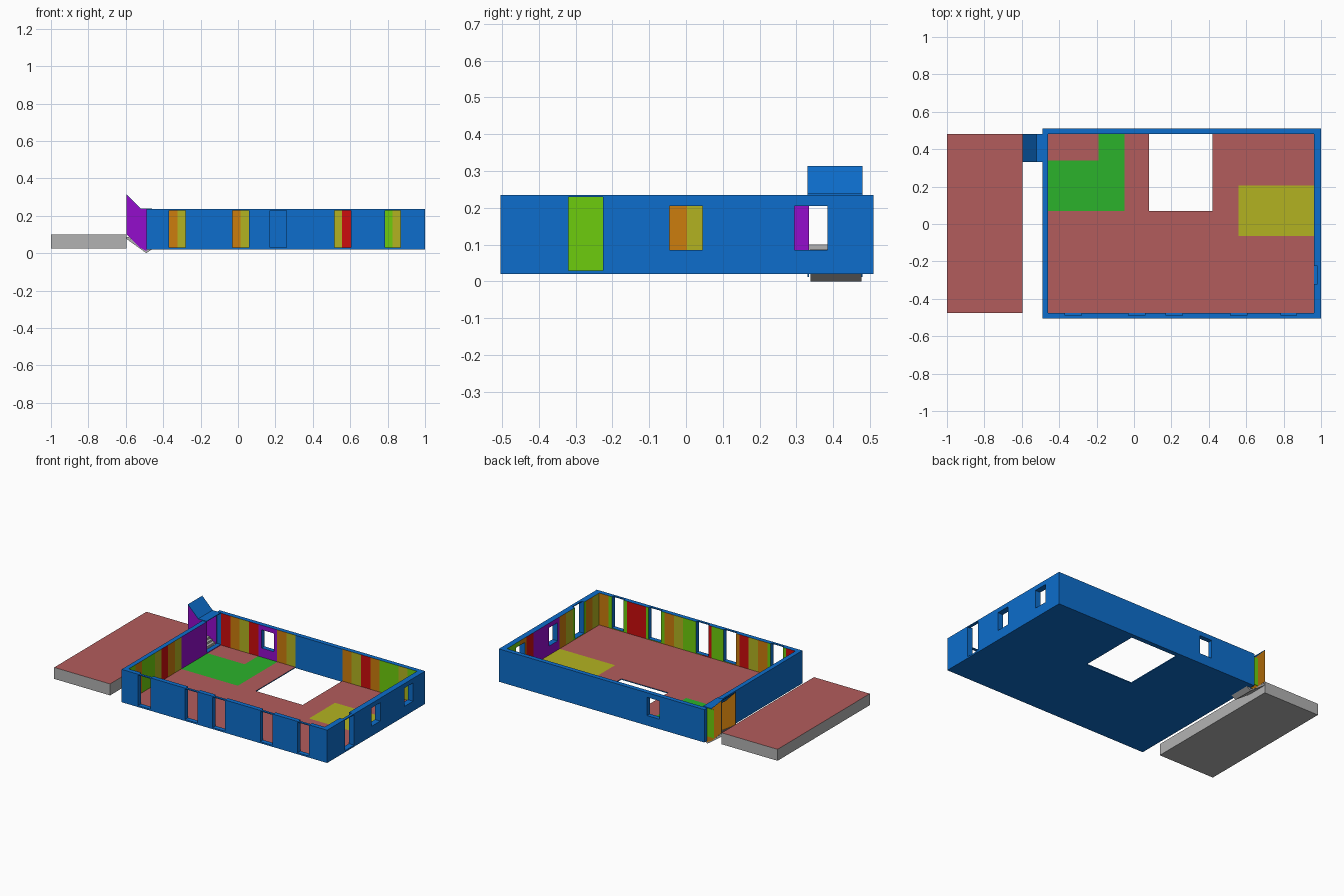
import bpy, bmesh
from mathutils import Vector

cube = bpy.data.objects.get("Cube")
if cube:
    bpy.data.objects.remove(cube, do_unlink=True)


def linear(c):
    return c / 12.92 if c <= 0.04045 else ((c + 0.055) / 1.055) ** 2.4


def material(name, *rgb):
    mat = bpy.data.materials.new(name)
    mat.use_nodes = True
    colour = [linear(c) for c in rgb] + [1]
    mat.diffuse_color = colour
    mat.node_tree.nodes["Principled BSDF"].inputs["Base Color"].default_value = colour
    return mat


# Colours, keyed by one letter
PALETTE = {
    "B": material("blue", 0.05, 0.43, 0.8),
    "R": material("red", 0.8, 0.05, 0.05),
    "O": material("orange", 0.8, 0.49, 0.05),
    "Y": material("yellow", 0.7, 0.7, 0.13),
    "L": material("lime", 0.43, 0.8, 0.05),
    "P": material("purple", 0.58, 0.05, 0.8),
    "S": material("salmon", 0.7, 0.36, 0.36),
    "G": material("green", 0.17, 0.7, 0.17),
    "A": material("grey", 0.7, 0.7, 0.7),
}
KEYS = list(PALETTE)


def finish(name, bm):
    bmesh.ops.recalc_face_normals(bm, faces=bm.faces)
    mesh = bpy.data.meshes.new(name)
    bm.to_mesh(mesh)
    bm.free()
    for mat in PALETTE.values():
        mesh.materials.append(mat)
    obj = bpy.data.objects.new(name, mesh)
    bpy.context.collection.objects.link(obj)
    return obj


def inside(u, v, rects):
    return any(a < u < b and c < v < d for a, b, c, d in rects)


def panel(name, us, vs, place, back, holes, colour):
    """Slab on a grid: coloured front face, blue elsewhere, with rectangular holes."""
    us = sorted(set(us) | {e for h in holes for e in h[:2]})
    vs = sorted(set(vs) | {e for h in holes for e in h[2:]})
    bm = bmesh.new()
    for a, b in zip(us, us[1:]):
        for c, d in zip(vs, vs[1:]):
            u, v = (a + b) / 2, (c + d) / 2
            if inside(u, v, holes):
                continue
            corners = [(a, c), (b, c), (b, d), (a, d)]
            face = bm.faces.new([bm.verts.new(place(*p)) for p in corners])
            face.material_index = KEYS.index(colour(u, v))
    bmesh.ops.remove_doubles(bm, verts=bm.verts, dist=1e-5)
    result = bmesh.ops.extrude_face_region(bm, geom=bm.faces[:], use_keep_orig=True)
    moved = [g for g in result["geom"] if isinstance(g, bmesh.types.BMVert)]
    bmesh.ops.translate(bm, verts=moved, vec=back)
    bm.normal_update()
    bmesh.ops.recalc_face_normals(bm, faces=bm.faces)
    direction = Vector(back).normalized()
    for face in bm.faces:
        if face.normal.dot(direction) > -0.5:
            face.material_index = KEYS.index("B")
    return finish(name, bm)


def prism(name, profile, y0, y1, side="A", choose=None):
    """Profile in x and z, extruded along y."""
    bm = bmesh.new()
    face = bm.faces.new([bm.verts.new((x, y0, z)) for x, z in profile])
    result = bmesh.ops.extrude_face_region(bm, geom=[face], use_keep_orig=True)
    moved = [g for g in result["geom"] if isinstance(g, bmesh.types.BMVert)]
    bmesh.ops.translate(bm, verts=moved, vec=(0, y1 - y0, 0))
    bmesh.ops.recalc_face_normals(bm, faces=bm.faces)
    for face in bm.faces:
        face.material_index = KEYS.index(choose(face) if choose else side)
    return finish(name, bm)


def box(name, x0, x1, y0, y1, z0, z1, side="B", choose=None):
    return prism(name, [(x0, z0), (x1, z0), (x1, z1), (x0, z1)], y0, y1, side, choose)


# Main dimensions
LEFT, RIGHT, FRONT, BACK = -0.49, 1.0, -0.505, 0.51
IN_L, IN_R, IN_F, IN_B = -0.46, 0.962, -0.475, 0.48
BASE, FLOOR, SILL, TOP = 0.02, 0.026, 0.03, 0.235
PASS = 0.335


def door(a, b):
    return (a, b, SILL, TOP)


def window(a, b):
    return (a, b, 0.085, 0.205)


def striped_wall(name, lo, hi, ends, stripes, holes, place, back):
    pitch = (hi - lo) / len(stripes)
    cuts = [lo + i * pitch for i in range(len(stripes) + 1)] + list(ends)

    def colour(u, v):
        return stripes[int((u - lo) / pitch)] if lo < u < hi else "B"
    return panel(name, cuts, [BASE, TOP], place, back, holes, colour)


# Outer walls with striped inner faces
front_doors = [(-0.37, -0.28), (-0.03, 0.06), (0.17, 0.26), (0.515, 0.605), (0.785, 0.87)]
striped_wall("front_wall", IN_L, IN_R, (LEFT, RIGHT), "RLLOYROLLRLLYOLLRRLLO",
             [door(*d) for d in front_doors],
             lambda u, v: (u, IN_F, v), (0, FRONT - IN_F, 0))
striped_wall("back_wall", IN_L, IN_R, (LEFT, RIGHT), "ROYRPPOYBBBBBOYROLLYL",
             [window(-0.165, -0.075)],
             lambda u, v: (u, IN_B, v), (0, BACK - IN_B, 0))
striped_wall("right_wall", IN_F, IN_B, (), "LOLLYROYPPPPPP",
             [(PASS, IN_B, SILL, TOP)],
             lambda u, v: (IN_L, u, v), (LEFT - IN_L, 0, 0))
striped_wall("left_wall", IN_F, IN_B, (), "YOLLYOPPPPROLL",
             [door(-0.32, -0.225), window(-0.045, 0.045), window(0.295, 0.385)],
             lambda u, v: (IN_R, u, v), (RIGHT - IN_R, 0, 0))

# Thin lintels over the doors
for a, b in front_doors:
    box("front_lintel", a, b, FRONT, -0.49, 0.229, TOP)
box("left_lintel", 0.982, RIGHT, -0.32, -0.225, 0.229, TOP)

# Floor with coloured areas and a stairwell opening
green_area = [(IN_L, -0.05, 0.07, 0.34), (-0.19, -0.05, 0.34, IN_B)]
yellow_area = [(0.56, IN_R, -0.065, 0.205)]


def floor_colour(u, v):
    if inside(u, v, green_area):
        return "G"
    return "Y" if inside(u, v, yellow_area) else "S"


panel("floor", [IN_L, -0.19, -0.05, 0.56, IN_R], [IN_F, -0.065, 0.07, 0.205, 0.34, IN_B],
      lambda u, v: (u, v, FLOOR), (0, 0, BASE - FLOOR),
      [(0.08, 0.42, 0.07, IN_B)], floor_colour)

# Raised terrace
EDGE, DECK = -0.595, 0.1
box("terrace", -1, EDGE, IN_F, IN_B, 0.025, DECK,
    choose=lambda f: "S" if f.normal.z > 0.5 else "A")

# Steps from the terrace down into the building
count = 6
run, rise = (-0.48 - EDGE) / count, (DECK - FLOOR) / count
steps = [(EDGE, DECK - rise)]
for i in range(1, count):
    steps += [(EDGE + i * run, DECK - i * rise), (EDGE + i * run, DECK - (i + 1) * rise)]
steps += [(IN_L, FLOOR), (IN_L, BASE), (LEFT, 0.0), (EDGE, 0.075)]
prism("steps", steps, PASS + 0.003, IN_B - 0.003)

# Passage side walls: purple towards the front, coloured behind
outline = [(EDGE, DECK), (-0.525, 0.03), (LEFT, 0.012), (LEFT, TOP), (-0.52, TOP), (EDGE, 0.31)]


def passage_colour(face):
    if abs(face.normal.y) < 0.5:
        return "B"
    return "P" if face.normal.y < 0 else "O"


prism("passage_front_wall", outline, PASS - 0.004, PASS, choose=passage_colour)
prism("passage_back_wall", outline, IN_B - 0.004, IN_B, choose=passage_colour)
box("passage_back_stripe", -0.54, LEFT, IN_B, IN_B + 0.002, 0.05, TOP, "L")

# Sloping roof of the passage
roof = [(EDGE, 0.31), (-0.522, TOP), (IN_L, TOP), (IN_L, 0.239), (-0.52, 0.239), (EDGE, 0.314)]
prism("passage_roof", roof, PASS - 0.004, IN_B, "B")
